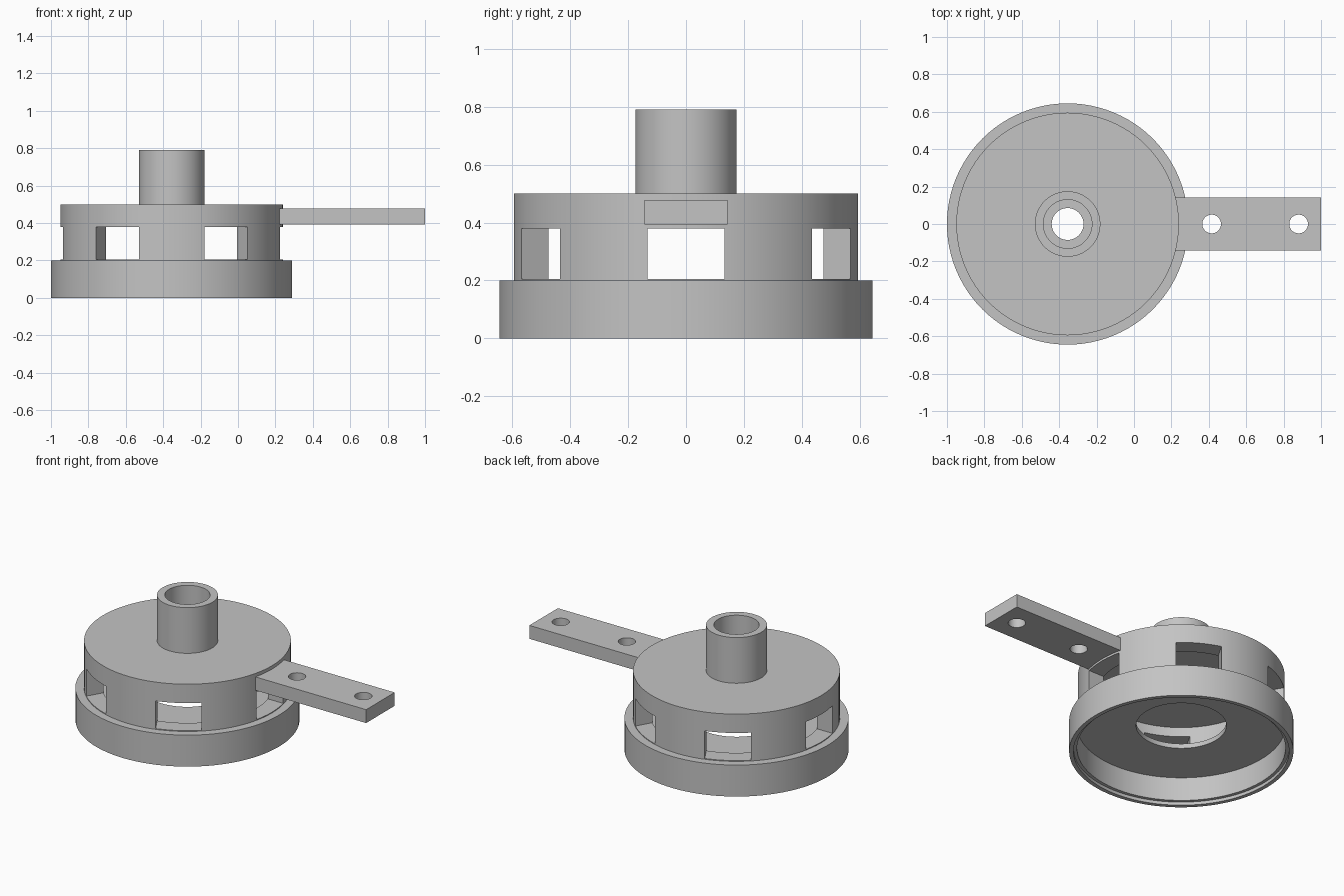
import bpy, bmesh
from math import pi, radians
from mathutils import Matrix, Vector

AXIS_X = -0.355      # axis of the round parts
SEGMENTS = 96

cube = bpy.data.objects.get("Cube")
if cube:
    bpy.data.objects.remove(cube, do_unlink=True)

gray = bpy.data.materials.new("plain_gray")
gray.use_nodes = True
gray.diffuse_color = (0.55, 0.55, 0.55, 1)
gray.node_tree.nodes["Principled BSDF"].inputs["Base Color"].default_value = (0.55, 0.55, 0.55, 1)


def make_object(name, bm):
    bmesh.ops.recalc_face_normals(bm, faces=bm.faces)
    mesh = bpy.data.meshes.new(name)
    bm.to_mesh(mesh)
    bm.free()
    mesh.materials.append(gray)
    obj = bpy.data.objects.new(name, mesh)
    bpy.context.collection.objects.link(obj)
    return obj


def lathe(name, profile):
    """Revolve a closed (radius, height) profile about the main axis."""
    bm = bmesh.new()
    verts = [bm.verts.new((r, 0, z)) for r, z in profile]
    edges = [bm.edges.new((a, b)) for a, b in zip(verts, verts[1:] + verts[:1])]
    bmesh.ops.spin(bm, geom=verts + edges, cent=(0, 0, 0), axis=(0, 0, 1),
                   angle=2 * pi, steps=SEGMENTS, use_merge=True)
    bmesh.ops.remove_doubles(bm, verts=bm.verts, dist=1e-5)
    bmesh.ops.translate(bm, verts=bm.verts, vec=(AXIS_X, 0, 0))
    return make_object(name, bm)


def add_box(bm, low, high, matrix=Matrix()):
    low, high = Vector(low), Vector(high)
    size = Matrix.Diagonal((high - low).to_4d())
    size[3][3] = 1
    bmesh.ops.create_cube(bm, size=1, matrix=matrix @ Matrix.Translation((low + high) / 2) @ size)


def cut(obj, cutter):
    """Subtract the cutter, bake the result and drop the cutter."""
    cutter.hide_render = True
    mod = obj.modifiers.new("cut", 'BOOLEAN')
    mod.operation = 'DIFFERENCE'
    mod.solver = 'EXACT'
    mod.object = cutter
    graph = bpy.context.evaluated_depsgraph_get()
    baked = bpy.data.meshes.new_from_object(obj.evaluated_get(graph))
    obj.modifiers.clear()
    obj.data = baked
    bpy.data.objects.remove(cutter, do_unlink=True)


# Base ring with a holed floor and a stepped lower rim
base = lathe("base_ring", [(0.26, 0.2), (0.645, 0.2), (0.645, 0), (0.62, 0),
                           (0.62, 0.02), (0.6, 0.02), (0.6, 0.17), (0.26, 0.17)])

# Drum: side wall and top plate
drum = lathe("drum", [(0.085, 0.5), (0.595, 0.5), (0.595, 0.195),
                      (0.49, 0.195), (0.49, 0.44), (0.085, 0.44)])

# Six windows around the drum wall
bm = bmesh.new()
for i in range(6):
    turn = Matrix.Translation((AXIS_X, 0, 0)) @ Matrix.Rotation(radians(60 * i), 4, 'Z')
    add_box(bm, (0.4, -0.133, 0.205), (0.7, 0.133, 0.38), turn)
cut(drum, make_object("window_cutter", bm))

# Hollow hub on top
hub = lathe("hub_tube", [(0.13, 0.49), (0.175, 0.49), (0.175, 0.79), (0.13, 0.79)])

# Side arm with two bolt holes
bm = bmesh.new()
add_box(bm, (0.2, -0.143, 0.393), (1, 0.143, 0.478))
arm = make_object("side_arm", bm)
bm = bmesh.new()
for x in (0.415, 0.88):
    bmesh.ops.create_cone(bm, cap_ends=True, segments=48, radius1=0.05, radius2=0.05,
                          depth=0.3, matrix=Matrix.Translation((x, 0, 0.435)))
cut(arm, make_object("hole_cutter", bm))

# Smooth round walls, crisp edges
bpy.ops.object.select_all(action='DESELECT')
for obj in (base, drum, hub, arm):
    obj.select_set(True)
bpy.context.view_layer.objects.active = base
bpy.ops.object.shade_smooth_by_angle(angle=radians(30))
